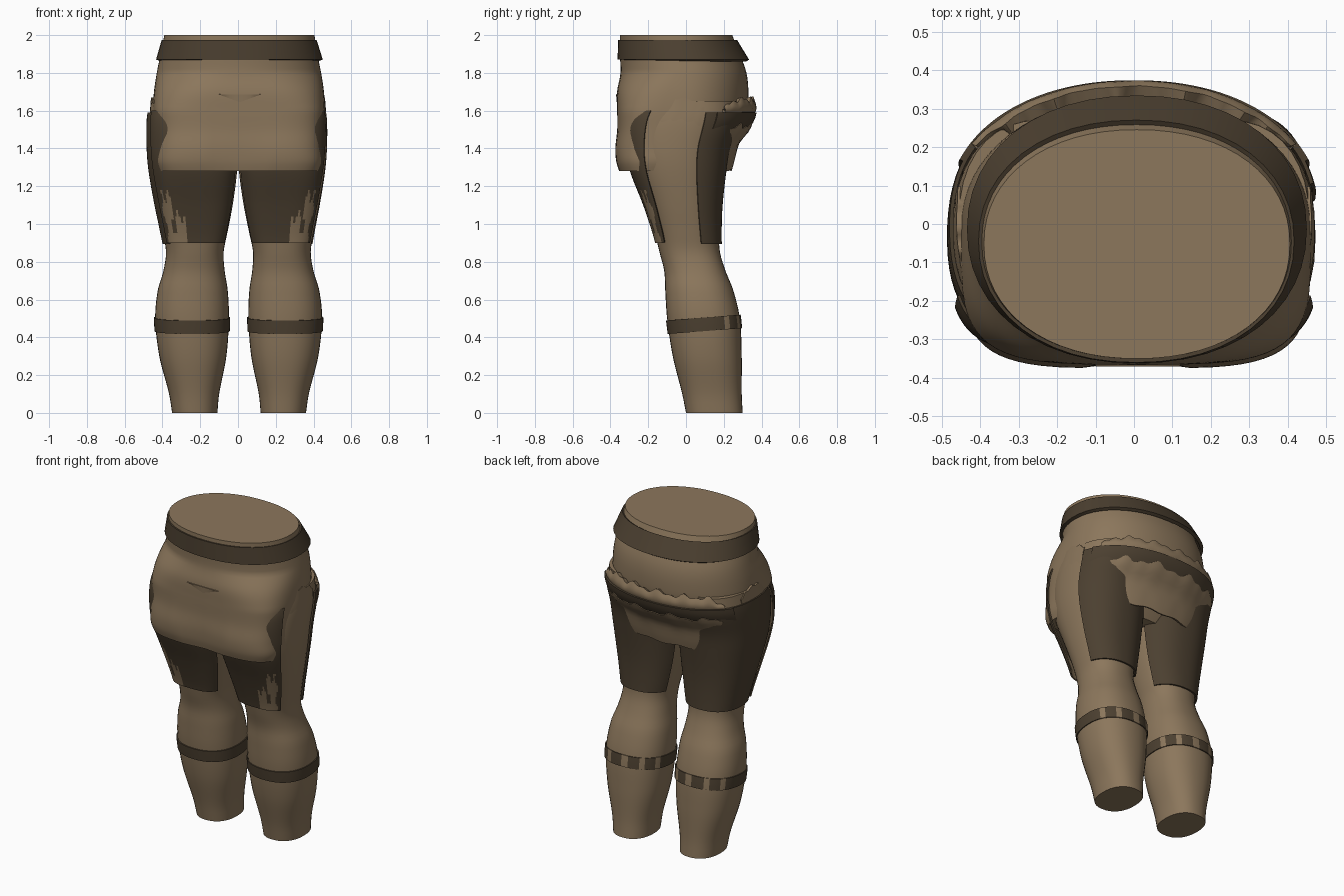
import bpy, bmesh, math
from math import sin, cos, radians

if "Cube" in bpy.data.objects:
    bpy.data.objects.remove(bpy.data.objects["Cube"])


def material(name, col):
    m = bpy.data.materials.new(name)
    m.diffuse_color = (*col, 1)
    m.use_nodes = True
    m.node_tree.nodes["Principled BSDF"].inputs["Base Color"].default_value = m.diffuse_color
    return m


TAN = material("tan cloth", (0.262, 0.184, 0.107))
DARK = material("dark leather", (0.072, 0.051, 0.030))

# Cross-sections: z, x min, x max, y min, y max
LEG = [(0, .12, .36, 0, .30), (.1, .11, .375, -.02, .295), (.3, .07, .425, -.07, .295),
       (.5, .055, .445, -.10, .285), (.65, .06, .43, -.11, .25), (.75, .075, .40, -.115, .21),
       (.85, .08, .385, -.14, .18), (.95, .06, .40, -.165, .175), (1.1, .03, .43, -.215, .18),
       (1.28, .005, .46, -.285, .20), (1.4, 0, .47, -.31, .22), (1.55, 0, .47, -.31, .27),
       (1.65, .02, .455, -.26, .27)]
TORSO = [(1.28, -.425, .435, -.355, .14), (1.33, -.44, .45, -.37, .17), (1.4, -.44, .45, -.375, .21),
         (1.5, -.44, .455, -.365, .27), (1.6, -.45, .46, -.365, .32), (1.7, -.445, .455, -.365, .33),
         (1.8, -.43, .44, -.347, .32), (1.9, -.41, .42, -.35, .285), (2.0, -.39, .405, -.35, .245)]
REAR = [(1.28, -.43, .43, -.3, .225), (1.42, -.46, .46, -.3, .25), (1.5, -.475, .475, -.3, .32),
        (1.58, -.475, .475, -.3, .36), (1.67, -.455, .455, -.3, .355)]
BELT = [(1.87, -.43, .445, -.358, .33), (1.975, -.40, .412, -.356, .266)]


def section(table, z):
    """Smoothly interpolated cross-section at a height."""
    z = min(max(z, table[0][0]), table[-1][0])
    i = 0
    while i < len(table) - 2 and z > table[i + 1][0]:
        i += 1
    a, b = table[i], table[i + 1]
    pa, nb = table[max(i - 1, 0)], table[min(i + 2, len(table) - 1)]
    h = b[0] - a[0]
    f = (z - a[0]) / h
    out = []
    for k in range(1, 5):
        ma = (b[k] - pa[k]) / (b[0] - pa[0]) * h
        mb = (nb[k] - a[k]) / (nb[0] - a[0]) * h
        out.append((2*f**3 - 3*f*f + 1) * a[k] + (f**3 - 2*f*f + f) * ma
                   + (3*f*f - 2*f**3) * b[k] + (f**3 - f*f) * mb)
    return out


def surf(table, z, t, off=0.0, p=2.3):
    """Point on the rounded section at angle t, pushed out by off."""
    x0, x1, y0, y1 = section(table, z)
    c, s = cos(t), sin(t)
    x = (x0 + x1) / 2 + ((x1 - x0) / 2 + off) * math.copysign(abs(c) ** (2 / p), c)
    y = (y0 + y1) / 2 + ((y1 - y0) / 2 + off) * math.copysign(abs(s) ** (2 / p), s)
    return (x, y, z)


def grid(name, f, nu, nv, mats, closed=False, cap=False, side=1, thick=0, rule=None):
    """Surface f(u, v), u around and v upward; rule picks a material slot."""
    bm = bmesh.new()
    cols = nu if closed else nu + 1
    rows = []
    for j in range(nv + 1):
        row = []
        for i in range(cols):
            x, y, z = f(i / nu, j / nv)
            shift = .011 * max(0, 1 - z / 1.3) if side < 0 else 0
            row.append(bm.verts.new((x * side + shift, y, z)))
        rows.append(row)
    for j in range(nv):
        for i in range(nu):
            k = (i + 1) % cols
            q = [rows[j][i], rows[j][k], rows[j + 1][k], rows[j + 1][i]]
            face = bm.faces.new(q if side > 0 else q[::-1])
            if rule:
                face.material_index = rule((i + .5) / nu, (j + .5) / nv)
    if cap:
        bm.faces.new(rows[0][::-1] if side > 0 else rows[0])
        bm.faces.new(rows[-1] if side > 0 else rows[-1][::-1])
    me = bpy.data.meshes.new(name)
    bm.to_mesh(me)
    bm.free()
    ob = bpy.data.objects.new(name, me)
    bpy.context.collection.objects.link(ob)
    for m in mats:
        me.materials.append(m)
    bpy.ops.object.select_all(action="DESELECT")
    ob.select_set(True)
    bpy.context.view_layer.objects.active = ob
    if thick:
        s = ob.modifiers.new("thickness", "SOLIDIFY")
        s.thickness, s.offset = thick, -1
        bpy.ops.object.modifier_apply(modifier=s.name)
    bpy.ops.object.shade_smooth_by_angle(angle=radians(40))
    return ob


def lerp(a, b, f):
    return a + (b - a) * f


TAU = 2 * math.pi


# Hips with the front apron: boxier low down, with a shallow middle crease
def hips(u, v):
    z = lerp(1.28, 2.0, v)
    low = min(1, max(0, (1.8 - z) / .2))
    x, y, z = surf(TORSO, z, u * TAU, 0, 2.15 + (1.9 * low if u > .5 else 0))
    if y < 0:
        y += .022 * math.exp(-(x / .07) ** 2) * math.exp(-((z - 1.36) / .12) ** 2)
    return (x, y, z)


grid("hips", hips, 64, 40, [TAN], closed=True, cap=True)
grid("belt", lambda u, v: surf(BELT, lerp(1.87, 1.975, v), u * TAU, .004, 2.15), 48, 1,
     [DARK], closed=True, thick=.02)

# Small fold on the apron
grid("apron_fold", lambda u, v: (lerp(-.10, .12, u), -.367 - .003 * v,
                                 1.685 - (1 - v) * .04 * (1 - abs(2 * u - 1))), 8, 1, [TAN], thick=.004)


# Torn patch at the outer lower corner of each front thigh guard
def torn(u, v):
    z = .9 + v * .7
    top = (1.15 if u < .27 else 1.04) + .04 * sin(u * 61)
    hole = .22 < u < .29 and .95 < z < 1.03
    return 1 if .10 + .03 * sin(z * 40) < u < .43 and z < top and not hole else 0


for side, tag in ((1, "right"), (-1, "left")):
    grid(f"{tag}_leg", lambda u, v: surf(LEG, 1.65 * v, u * TAU), 36, 60, [TAN],
         closed=True, cap=True, side=side)

    # Boxy front guard standing a little proud at its outer edge
    def front(u, v):
        a = lerp(lerp(-36, -27, v), -150, u)
        return surf(LEG, lerp(.9, 1.6, v), radians(a), .012, 3.2)

    grid(f"{tag}_front_thigh_guard", lambda u, v: front(1 - u, v), 40, 40, [DARK, TAN], side=side,
         thick=.008, rule=lambda u, v: torn(1 - u, v))

    # Rear guard; the left one wraps round the outer hip
    def back(u, v):
        return surf(LEG, lerp(.895, 1.59, v), radians(lerp(20 if side > 0 else -40, 155, u)), .014)

    grid(f"{tag}_back_thigh_guard", back, 36, 24, [DARK], side=side, thick=.01)

    # Calf strap, tilted up to the rear, broken into dashes behind
    def strap(u, v):
        z = .425 + .072 * v
        y = surf(LEG, z, u * TAU)[1]
        return surf(LEG, z + .08 * y, u * TAU, .007)

    def dashes(u, v):
        return 1 if .06 < u < .44 and int(u * 72) % 6 < 2 else 0

    grid(f"{tag}_calf_strap", strap, 72, 3, [DARK, TAN], closed=True, side=side,
         thick=.006, rule=dashes)

    # Lumpy upper edge of the outer thigh cloth, blending in below
    grid(f"{tag}_hip_cloth", lambda u, v: surf(
        LEG, lerp(1.35, 1.62 + .045 * sin(u * math.pi) + .006 * sin(u * 25), v),
        radians(lerp(-28, 18, u)), lerp(-.012, .006, v)), 20, 6, [TAN], side=side, thick=.02)

# Dark band across the seat
grid("seat_band", lambda u, v: surf(REAR, lerp(1.44, 1.59, v), radians(lerp(22, 158, u)), .012, 2.15),
     48, 6, [DARK], thick=.012)


# Ragged folded strip above the seat band
def strip(u, v):
    rag = .010 * sin(u * 37) + .008 * sin(u * 71 + 1)
    fade = min(1, u * 8, (1 - u) * 8)
    return surf(REAR, lerp(1.585, 1.615 + .045 * fade + rag, v), radians(lerp(30, 150, u)),
                .002 + .010 * sin(v * math.pi), 2.1)


grid("seat_torn_strip", strip, 60, 5, [TAN], thick=.04)


# Hanging flap over the rear thigh guards, narrowing toward the right end
def flap(u, v):
    e = min(1, 4 * u, 14 * (1 - u) + .45) ** .6
    low = lerp(1.42, 1.285, e) + .005 * sin(u * 33)
    high = lerp(1.46, 1.52, e) + .012 * sin(u * 29 + 2) + .008 * sin(u * 63)
    return surf(REAR, lerp(low, high, v), radians(lerp(26, 150, u)),
                .016 + .014 * sin(v * math.pi), 2.15)


grid("seat_flap", flap, 60, 8, [TAN], thick=.014)
